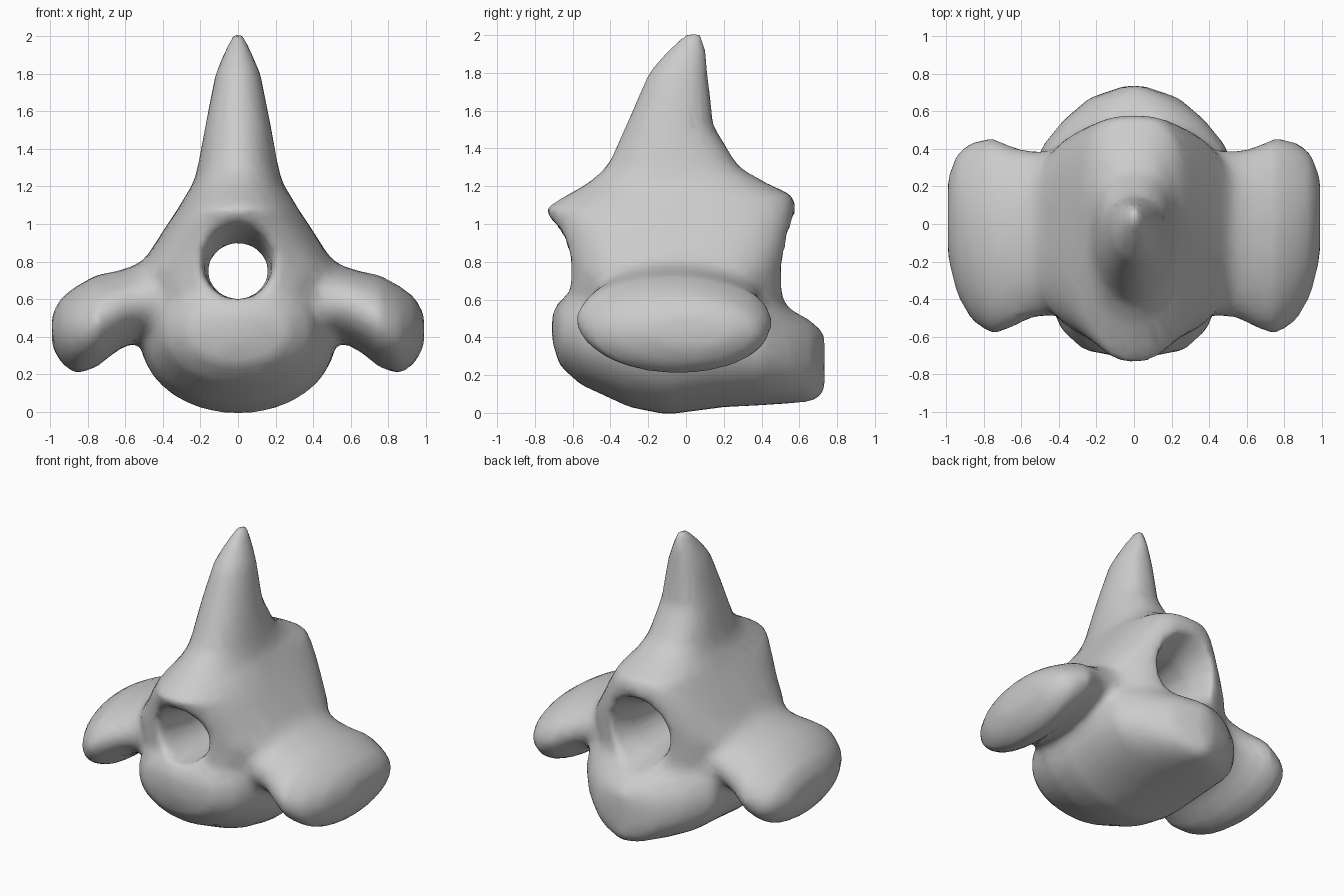
import bpy, bmesh, math

if "Cube" in bpy.data.objects:
    bpy.data.objects.remove(bpy.data.objects["Cube"], do_unlink=True)

bone = bpy.data.materials.new("bone grey")
bone.use_nodes = True
bone.diffuse_color = (0.6, 0.6, 0.6, 1)
bone.node_tree.nodes["Principled BSDF"].inputs["Base Color"].default_value = (0.6, 0.6, 0.6, 1)


def bulge(value, power):
    """Round (power 2) or boxy (higher power) cross-section."""
    return math.copysign(abs(value) ** (2 / power), value)


def loft(name, axis, sections, n=40):
    """Skin sections (t, u0, u1, v0, v1, boxiness of -v half, of +v half) along an axis."""
    bm = bmesh.new()
    rings = []
    for t, u0, u1, v0, v1, p_low, p_high in sections:
        ring = []
        for i in range(n):
            a = math.tau * i / n
            p = p_high if math.sin(a) > 0 else p_low
            u = (u0 + u1) / 2 + (u1 - u0) / 2 * bulge(math.cos(a), p)
            v = (v0 + v1) / 2 + (v1 - v0) / 2 * bulge(math.sin(a), p)
            co = {"x": (t, u, v), "y": (u, t, v), "z": (u, v, t)}[axis]
            ring.append(bm.verts.new(co))
        rings.append(ring)
    for r, s in zip(rings, rings[1:]):
        for i in range(n):
            j = (i + 1) % n
            bm.faces.new((r[i], r[j], s[j], s[i]))
    bm.faces.new(rings[0])
    bm.faces.new(rings[-1])
    bmesh.ops.recalc_face_normals(bm, faces=bm.faces)
    mesh = bpy.data.meshes.new(name)
    bm.to_mesh(mesh)
    bm.free()
    ob = bpy.data.objects.new(name, mesh)
    bpy.context.collection.objects.link(ob)
    mesh.materials.append(bone)
    return ob


# Arch and tall spine: half width, front, back and boxiness at each height
arch = [(.35, .44, -.55, .48, 2, 2.4), (.5, .49, -.62, .56, 2.2, 2.6),
        (.62, .52, -.64, .53, 2.4, 2.8), (.75, .54, -.63, .53, 2.6, 2.8),
        (.85, .47, -.65, .55, 2.6, 3), (1.0, .375, -.70, .57, 2.5, 3.2),
        (1.08, .32, -.75, .58, 2.2, 3.2), (1.15, .28, -.64, .57, 2, 3),
        (1.21, .24, -.53, .44, 2, 2.4), (1.3, .215, -.42, .28, 2, 2.4),
        (1.52, .175, -.32, .145, 2, 2.4), (1.8, .12, -.20, .115, 2, 2.4),
        (1.92, .07, -.10, .11, 2, 2), (2.025, .02, .01, .09, 2, 2)]
vertebra = loft("vertebra", "z", [(z, -w, w, *rest) for z, w, *rest in arch])

# Rounded body with a wedge-shaped rear: half width, bottom and top at each depth
body = [(-.71, .06, .38, .52), (-.67, .27, .25, .60), (-.56, .39, .15, .68),
        (-.3, .49, .03, .75), (-.1, .51, -.01, .75), (.2, .52, .03, .72),
        (.4, .50, .04, .67), (.55, .38, .05, .56), (.67, .24, .06, .48),
        (.735, .05, .10, .42)]
parts = [loft("body", "y", [(y, -w, w, lo, hi, 2, 2.4) for y, w, lo, hi in body])]

# Side wings: front, back, bottom and top at each distance from the middle
wing = [(.3, -.48, .38, .36, .86), (.45, -.49, .39, .37, .83), (.55, -.50, .39, .37, .78),
        (.64, -.55, .41, .33, .75), (.75, -.59, .46, .24, .73), (.86, -.52, .44, .20, .67),
        (.94, -.38, .38, .26, .61), (.99, -.18, .25, .35, .52)]
for side, name in ((1, "left_wing"), (-1, "right_wing")):
    parts.append(loft(name, "x", [(side * x, *rest, 2, 2) for x, *rest in wing]))

# Flared canal cutter running front to back
canal = [(-1, .27, .58, 1.08), (-.72, .23, .60, 1.02), (-.55, .18, .60, .95),
         (-.3, .16, .60, .90), (.1, .16, .60, .90), (.35, .18, .58, .93),
         (.55, .24, .53, 1.03), (.75, .29, .48, 1.10), (1, .32, .45, 1.15)]
cutter = loft("canal_cutter", "y", [(y, -w, w, lo, hi, 2, 2) for y, w, lo, hi in canal])

# Fuse the parts, bore the canal and soften the joins
bpy.ops.object.select_all(action="DESELECT")
for ob in parts + [vertebra]:
    ob.select_set(True)
bpy.context.view_layer.objects.active = vertebra
bpy.ops.object.join()


def add(kind, **settings):
    mod = vertebra.modifiers.new(kind.title(), kind)
    for key, value in settings.items():
        setattr(mod, key, value)


add("REMESH", mode="VOXEL", voxel_size=0.03)
add("BOOLEAN", operation="DIFFERENCE", object=cutter, solver="EXACT")
add("REMESH", mode="VOXEL", voxel_size=0.025)
add("SMOOTH", factor=0.5, iterations=7)
add("DECIMATE", ratio=0.15)
for mod in list(vertebra.modifiers):
    bpy.ops.object.modifier_apply(modifier=mod.name)
bpy.data.objects.remove(cutter, do_unlink=True)
bpy.ops.object.shade_smooth()
